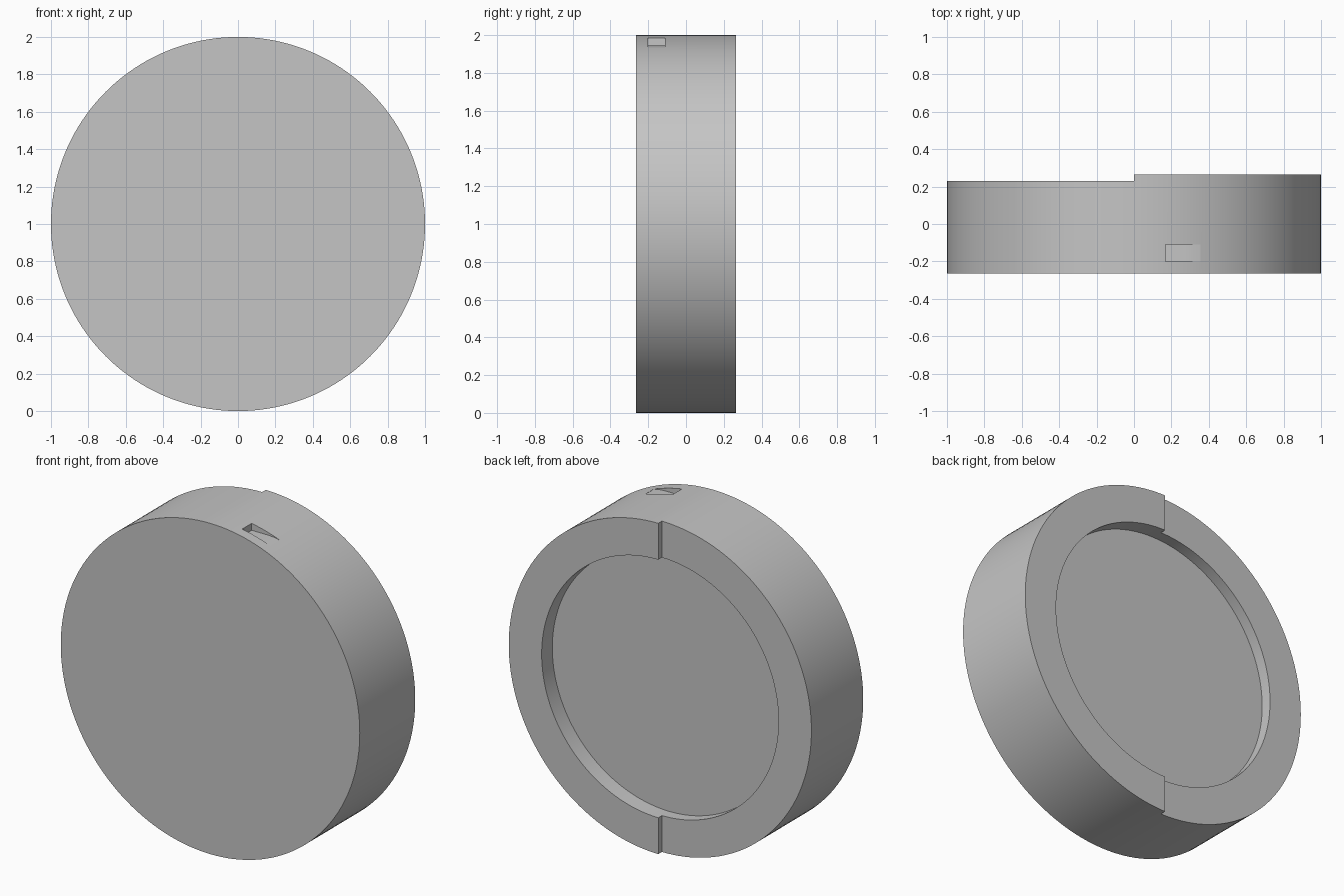
import bpy, bmesh, math
from mathutils import Matrix

old = bpy.data.objects.get("Cube")
if old:
    bpy.data.objects.remove(old, do_unlink=True)

grey = bpy.data.materials.new("plain grey")
grey.use_nodes = True
colour = (0.56, 0.56, 0.56, 1)
grey.diffuse_color = colour
grey.node_tree.nodes["Principled BSDF"].inputs["Base Color"].default_value = colour

FRONT, BACK_LOW, BACK_HIGH = -0.265, 0.23, 0.265


def prism(name, outline, y0, y1):
    """Extrude an outline of (x, z) points from y0 to y1."""
    bm = bmesh.new()
    face = bm.faces.new([bm.verts.new((x, y0, z)) for x, z in outline])
    ext = bmesh.ops.extrude_face_region(bm, geom=[face])["geom"]
    moved = [v for v in ext if isinstance(v, bmesh.types.BMVert)]
    bmesh.ops.translate(bm, vec=(0, y1 - y0, 0), verts=moved)
    bmesh.ops.recalc_face_normals(bm, faces=bm.faces)
    mesh = bpy.data.meshes.new(name)
    bm.to_mesh(mesh)
    bm.free()
    mesh.materials.append(grey)
    obj = bpy.data.objects.new(name, mesh)
    bpy.context.collection.objects.link(obj)
    return obj


def circle(radius, steps=160):
    turns = [math.tau * i / steps for i in range(steps)]
    return [(radius * math.cos(t), 1 + radius * math.sin(t)) for t in turns]


# Round body
body = prism("round_case", circle(1), FRONT, BACK_HIGH)

# Lowered half of the rim, shallow back recess and tapered notch in the edge
cutters = [
    prism("rim_step_cutter", [(-1.2, -0.2), (0, -0.2), (0, 2.2), (-1.2, 2.2)], BACK_LOW, 0.5),
    prism("recess_cutter", circle(0.78), 0.163, 0.6),
    prism("notch_cutter", [(0.168, 1.944), (0.28, 1.944), (0.32, 1.941),
                           (0.355, 1.934), (0.355, 2.1), (0.168, 2.1)], -0.2, -0.11),
]
bpy.context.view_layer.objects.active = body
for cutter in cutters:
    mod = body.modifiers.new(cutter.name, 'BOOLEAN')
    mod.operation = 'DIFFERENCE'
    mod.solver = 'EXACT'
    mod.object = cutter
    bpy.ops.object.modifier_apply(modifier=mod.name)
    bpy.data.objects.remove(cutter, do_unlink=True)

# Smooth round walls, crisp edges
bpy.ops.object.select_all(action='DESELECT')
body.select_set(True)
bpy.ops.object.shade_smooth_by_angle(angle=math.radians(25))
